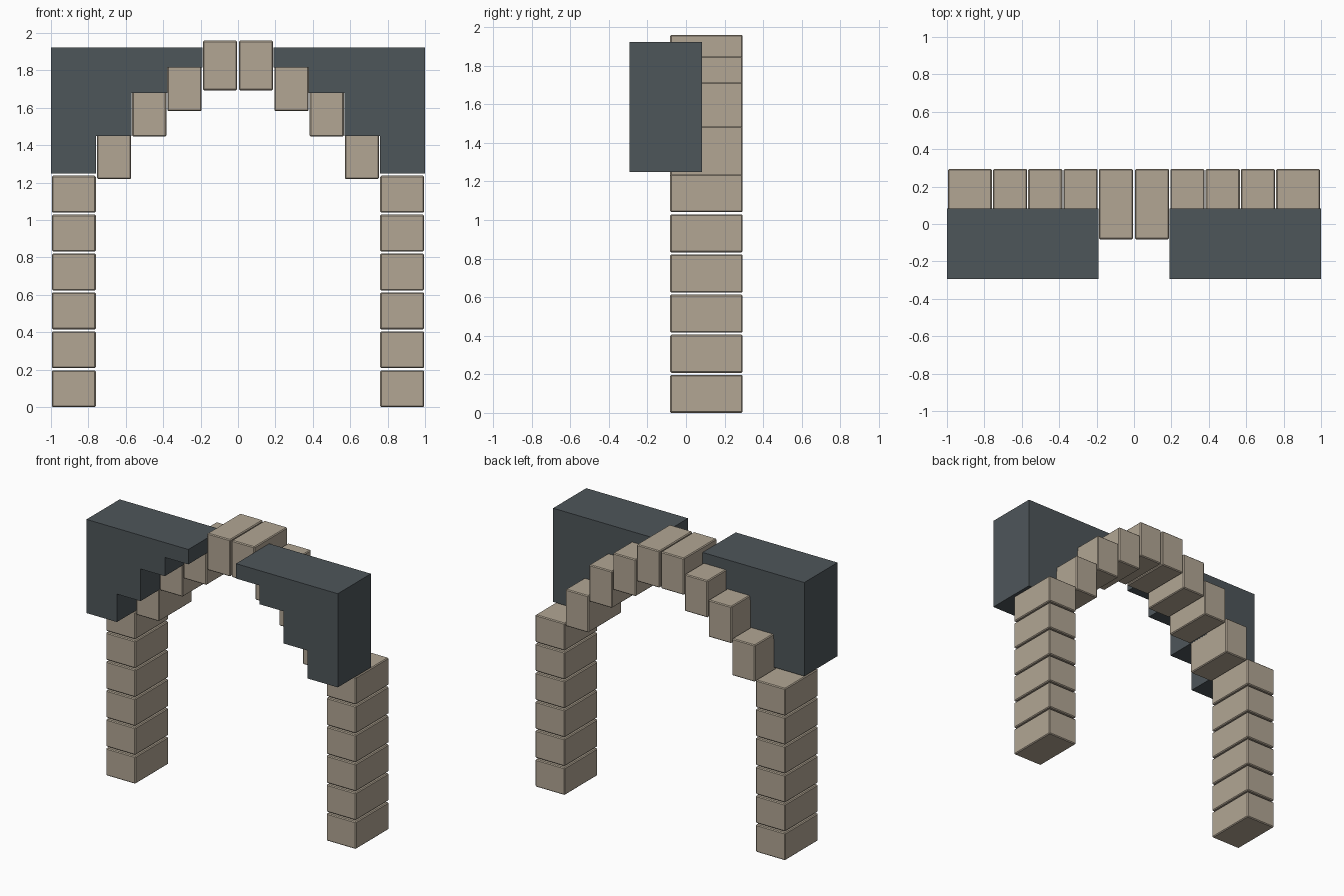
import bpy, bmesh

if "Cube" in bpy.data.objects:
    bpy.data.objects.remove(bpy.data.objects["Cube"])


def material(name, rgb):
    m = bpy.data.materials.new(name)
    m.diffuse_color = (*rgb, 1.0)
    m.use_nodes = True
    m.node_tree.nodes["Principled BSDF"].inputs["Base Color"].default_value = m.diffuse_color
    return m


STONE = material("tan stone", (0.445, 0.381, 0.296))
SLATE = material("dark slate", (0.076, 0.093, 0.102))


def add_object(name, bm, mat):
    bmesh.ops.recalc_face_normals(bm, faces=bm.faces)
    mesh = bpy.data.meshes.new(name)
    bm.to_mesh(mesh)
    bm.free()
    mesh.materials.append(mat)
    obj = bpy.data.objects.new(name, mesh)
    bpy.context.collection.objects.link(obj)
    return obj


def stone_block(name, x0, x1, z0, z1, y0=-0.082, y1=0.294):
    """Box with slightly chamfered edges."""
    bm = bmesh.new()
    bmesh.ops.create_cube(bm, size=1)
    for v in bm.verts:
        v.co = ((x0 + x1) / 2 + v.co.x * (x1 - x0),
                (y0 + y1) / 2 + v.co.y * (y1 - y0),
                (z0 + z1) / 2 + v.co.z * (z1 - z0))
    obj = add_object(name, bm, STONE)
    bevel = obj.modifiers.new("chamfer", 'BEVEL')
    bevel.width = 0.006
    bevel.segments = 1


def wall(name, outline, y0=-0.294, y1=0.083):
    """Stepped outline in x/z, extruded through the depth."""
    bm = bmesh.new()
    face = bm.faces.new([bm.verts.new((x, y0, z)) for x, z in outline])
    new = bmesh.ops.extrude_face_region(bm, geom=[face])["geom"]
    bmesh.ops.translate(bm, vec=(0, y1 - y0, 0),
                        verts=[g for g in new if isinstance(g, bmesh.types.BMVert)])
    add_object(name, bm, SLATE)


# Stepped wall outline of the right half
OUTLINE = [(1.0, 1.248), (1.0, 1.922), (0.19, 1.922), (0.19, 1.815),
           (0.377, 1.815), (0.377, 1.68), (0.57, 1.68), (0.57, 1.449),
           (0.758, 1.449), (0.758, 1.248)]

# Arch stones of the right half: inner x and bottom z, from spring to crown
ARCH = [(0.571, 1.22), (0.383, 1.447), (0.194, 1.582), (0.005, 1.694)]

for side, s in (("left", -1), ("right", 1)):
    # Pillar of six stacked stones
    for i in range(6):
        z = i * 0.208
        xs = sorted((s * 0.76, s * 0.995))
        stone_block(f"{side}_pillar_stone_{i + 1}", *xs, z, z + 0.197)
    # Rising arch stones up to the crown
    for i, (x, z) in enumerate(ARCH):
        xs = sorted((s * x, s * (x + 0.183)))
        stone_block(f"{side}_arch_stone_{i + 1}", *xs, z, z + 0.265)
    # Wall above the arch
    wall(f"{side}_wall", [(s * x, z) for x, z in OUTLINE])
